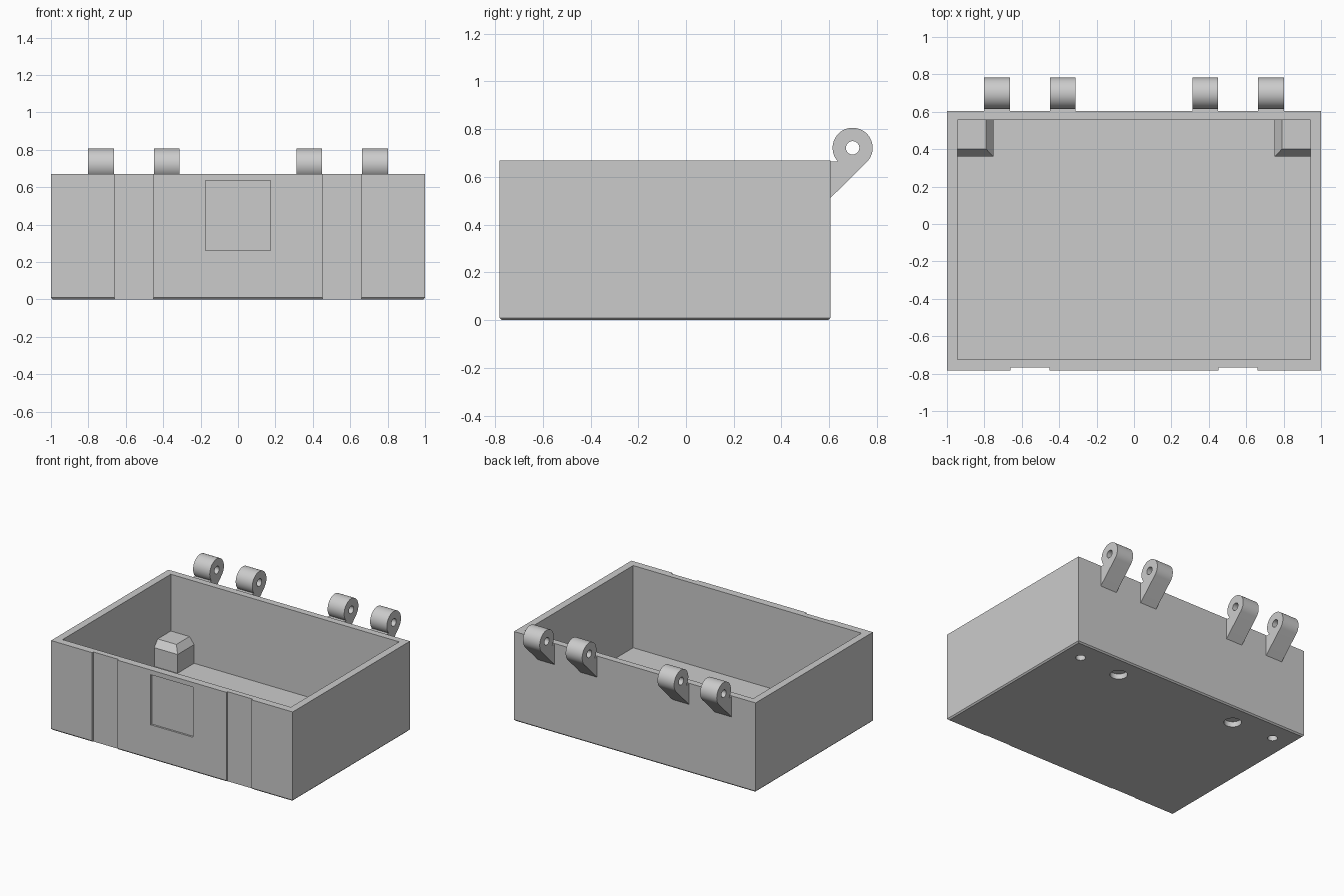
import bpy, bmesh, math

if "Cube" in bpy.data.objects:
    bpy.data.objects.remove(bpy.data.objects["Cube"])

grey = bpy.data.materials.new("plain_grey")
grey.use_nodes = True
grey.diffuse_color = (0.6, 0.6, 0.6, 1)
grey.node_tree.nodes["Principled BSDF"].inputs["Base Color"].default_value = (0.6, 0.6, 0.6, 1)


def make(name, bm):
    bmesh.ops.recalc_face_normals(bm, faces=bm.faces)
    mesh = bpy.data.meshes.new(name)
    bm.to_mesh(mesh)
    bm.free()
    mesh.materials.append(grey)
    obj = bpy.data.objects.new(name, mesh)
    bpy.context.collection.objects.link(obj)
    return obj


def block(name, lo, hi, bottom_bevel=0):
    bm = bmesh.new()
    bmesh.ops.create_cube(bm, size=1)
    for v in bm.verts:
        v.co = [(a + b) / 2 + c * (b - a) for a, b, c in zip(lo, hi, v.co)]
    if bottom_bevel:
        edges = [e for e in bm.edges if all(v.co.z < lo[2] + 0.001 for v in e.verts)]
        bmesh.ops.bevel(bm, geom=edges, offset=bottom_bevel, segments=1, affect='EDGES')
    return make(name, bm)


def prism(name, outline, place, a, b):
    """Extrude a flat outline between a and b; place maps (u, v, depth) to a point."""
    bm = bmesh.new()
    ends = [[bm.verts.new(place(u, v, d)) for u, v in outline] for d in (a, b)]
    n = len(outline)
    for ring in ends:
        bm.faces.new(ring)
    for i in range(n):
        j = (i + 1) % n
        bm.faces.new((ends[0][i], ends[0][j], ends[1][j], ends[1][i]))
    return make(name, bm)


def arc(cu, cv, r, start, end, n):
    angles = [math.radians(start + (end - start) * i / n) for i in range(n + 1)]
    return [(cu + r * math.cos(t), cv + r * math.sin(t)) for t in angles]


def circle(cu, cv, r, n=40):
    return arc(cu, cv, r, 0, 360, n)[:-1]


def upright(u, v, d):
    return (u, v, d)


def sideways(u, v, d):
    return (d, u, v)


def select(obj):
    bpy.ops.object.select_all(action='DESELECT')
    obj.select_set(True)
    bpy.context.view_layer.objects.active = obj


def cut(obj, cutter, keep=False):
    mod = obj.modifiers.new("cut", 'BOOLEAN')
    mod.operation = 'DIFFERENCE'
    mod.solver = 'EXACT'
    mod.object = cutter
    select(obj)
    bpy.ops.object.modifier_apply(modifier=mod.name)
    if not keep:
        bpy.data.objects.remove(cutter)


def smooth(obj):
    select(obj)
    bpy.ops.object.shade_smooth_by_angle(angle=math.radians(30))


# Open tray with a chamfered bottom edge
FRONT, BACK, TOP, FLOOR = -0.782, 0.605, 0.67, 0.055
tray = block("tray", (-1, FRONT, 0), (1, BACK, TOP), 0.01)
cut(tray, block("cavity", (-0.945, -0.725, FLOOR), (0.945, 0.555, 1)))

# Square recess in the front wall
cut(tray, block("front_recess", (-0.175, -1, 0.26), (0.175, FRONT + 0.014, 0.635)))

for side, label in ((1, "left"), (-1, "right")):
    # Shallow vertical channel in the front wall
    xs = sorted((side * 0.452, side * 0.66))
    cut(tray, block("channel", (xs[0], -1, -0.1), (xs[1], FRONT + 0.014, 1)))

    # Round pocket in the underside
    cut(tray, prism("pocket", circle(side * 0.505, 0.44, 0.06), upright, -0.1, 0.04))

    # Back corner post with chamfered inner edges
    bm = bmesh.new()
    rings = []
    for x, y, z in ((0.752, 0.36, 0.03), (0.752, 0.36, 0.195), (0.79, 0.4, 0.245)):
        corners = ((x, y), (0.97, y), (0.97, 0.58), (x, 0.58))
        rings.append([bm.verts.new((side * u, v, z)) for u, v in corners])
    bm.faces.new(rings[0])
    bm.faces.new(rings[-1])
    for low, high in zip(rings, rings[1:]):
        for i in range(4):
            j = (i + 1) % 4
            bm.faces.new((low[i], low[j], high[j], high[i]))
    post = make(label + "_corner_post", bm)

    # Screw hole running up into the post
    screw = prism("screw_hole", circle(side * 0.85, 0.45, 0.034), upright, -0.1, 0.19)
    cut(tray, screw, keep=True)
    cut(post, screw)

    # Hinge knuckles on the back wall
    cy, cz = 0.698, 0.722
    outline = arc(cy, cz, 0.084, -45, 223, 40)
    outline += [(0.598, 0.665), (0.598, 0.505)]
    for spot, inner, outer in (("inner", 0.312, 0.449), ("outer", 0.664, 0.802)):
        knuckle = prism(f"{label}_{spot}_hinge_knuckle", outline, sideways,
                        side * inner, side * outer)
        cut(knuckle, prism("pin_hole", circle(cy, cz, 0.028), sideways, side * 0.2, side * 0.9))
        smooth(knuckle)
    smooth(post)

smooth(tray)
